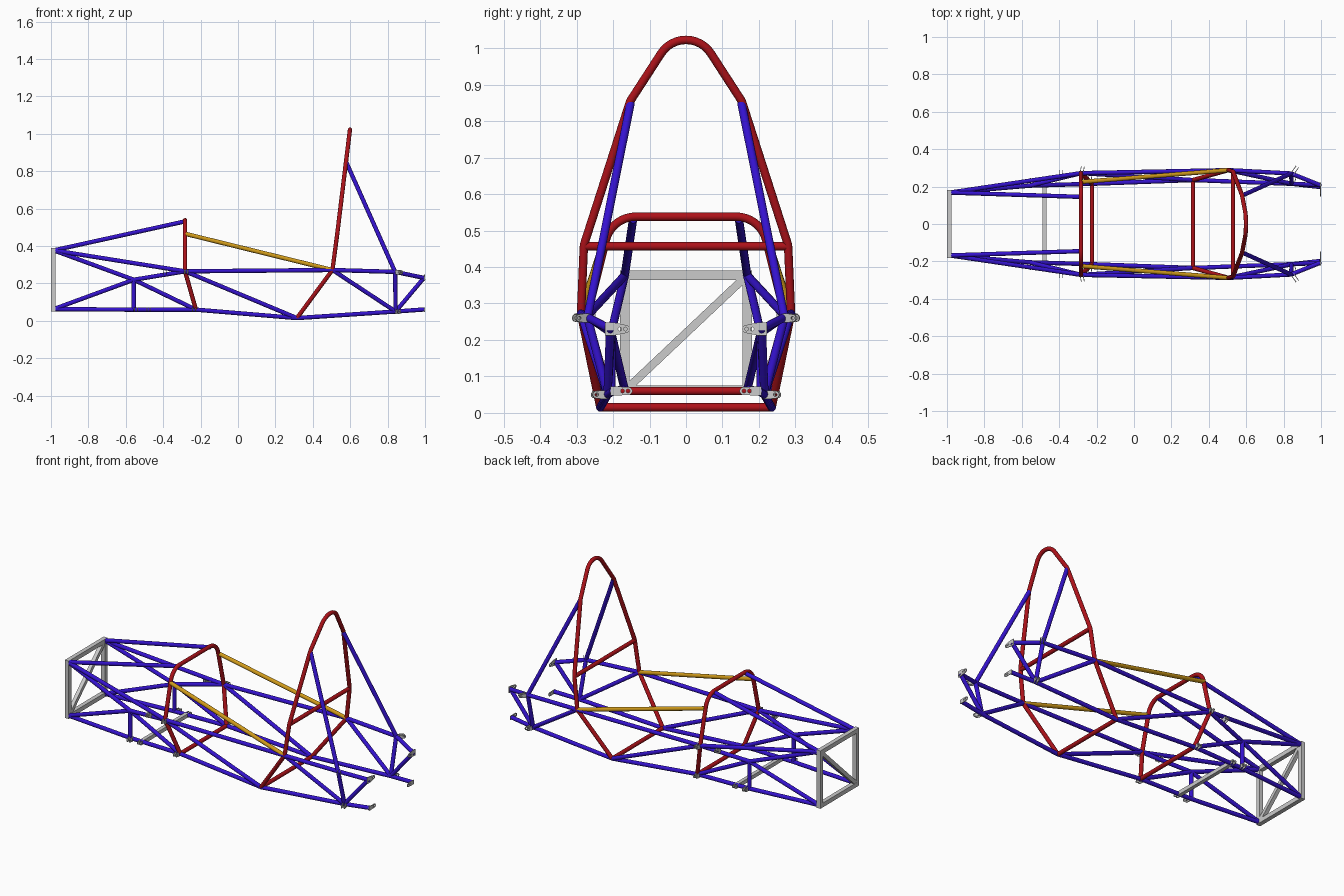
import bpy, math
from mathutils import Vector, Matrix

if "Cube" in bpy.data.objects:
    bpy.data.objects.remove(bpy.data.objects["Cube"])

R = 0.0115  # tube radius


def material(name, col):
    m = bpy.data.materials.new(name)
    m.diffuse_color = (*col, 1)
    m.use_nodes = True
    m.node_tree.nodes["Principled BSDF"].inputs["Base Color"].default_value = m.diffuse_color
    return m


BLUE = material("blue_paint", (0.035, 0.006, 0.62))
RED = material("red_paint", (0.42, 0.006, 0.01))
GOLD = material("gold_paint", (0.62, 0.32, 0.01))


def curve_to_mesh(name, cu, mat=None, matrix=Matrix()):
    tmp = bpy.data.objects.new("tmp", cu)
    bpy.context.collection.objects.link(tmp)
    dg = bpy.context.evaluated_depsgraph_get()
    me = bpy.data.meshes.new_from_object(tmp.evaluated_get(dg))
    bpy.data.objects.remove(tmp)
    me.materials.clear()
    if mat:
        me.materials.append(mat)
    for p in me.polygons:
        p.use_smooth = True
    me.set_sharp_from_angle(angle=math.radians(40))
    ob = bpy.data.objects.new(name, me)
    ob.matrix_world = matrix
    bpy.context.collection.objects.link(ob)
    return ob


def fillet(pts, radii, n=12):
    """Round the inner corners of a polyline."""
    P = [Vector(p) for p in pts]
    out = [P[0]]
    for i in range(1, len(P) - 1):
        r = radii[i - 1]
        a, b = (P[i - 1] - P[i]).normalized(), (P[i + 1] - P[i]).normalized()
        half = a.angle(b) / 2
        c = P[i] + (a + b).normalized() * r / math.sin(half)
        t = r / math.tan(half)
        u, v = P[i] + a * t - c, P[i] + b * t - c
        w = u.angle(v)
        for k in range(n + 1):
            f = k / n
            out.append(c + (u * math.sin((1 - f) * w) + v * math.sin(f * w)) / math.sin(w))
    return out + [P[-1]]


def tube(name, pts, mat, r=R):
    cu = bpy.data.curves.new(name, "CURVE")
    cu.dimensions = "3D"
    cu.bevel_depth, cu.bevel_resolution, cu.use_fill_caps = r, 6, True
    sp = cu.splines.new("POLY")
    sp.points.add(len(pts) - 1)
    for q, p in zip(sp.points, pts):
        q.co = (*p, 1)
    return curve_to_mesh(name, cu, mat)


def square_bar(name, a, b, w=0.025):
    a, b = Vector(a), Vector(b)
    d = b - a
    bpy.ops.mesh.primitive_cube_add(size=1)
    ob = bpy.context.object
    ob.name = name
    ob.matrix_world = (Matrix.Translation((a + b) / 2) @ d.to_track_quat("Z", "Y").to_matrix().to_4x4()
                       @ Matrix.Diagonal((w, w, d.length, 1)))


def plate(name, pos, direction, length=0.045, w0=0.03, w1=0.02, holes=(0.75,), thick=0.004):
    """Tapered lug with a round tip and bolt holes, lying in a vertical plane."""
    cu = bpy.data.curves.new(name, "CURVE")
    cu.dimensions, cu.fill_mode, cu.extrude = "2D", "BOTH", thick / 2
    c = length - w1 / 2
    outline = [(0, -w0 / 2), (0.35 * length, -w0 / 2)]
    outline += [(c + w1 / 2 * math.cos(t), w1 / 2 * math.sin(t))
                for t in [math.pi * (k / 10 - 0.5) for k in range(11)]]
    outline += [(0.35 * length, w0 / 2), (0, w0 / 2)]
    loops = [outline] + [[(h * length + 0.005 * math.cos(k * math.pi / 8), 0.005 * math.sin(k * math.pi / 8))
                          for k in range(16)] for h in holes]
    for pts in loops:
        sp = cu.splines.new("POLY")
        sp.points.add(len(pts) - 1)
        sp.use_cyclic_u = True
        for q, p in zip(sp.points, pts):
            q.co = (*p, 0, 1)
    x = Vector(direction).normalized()
    z = x.cross(Vector((0, 0, 1))).normalized()
    y = z.cross(x)
    m = Matrix((x, y, z)).transposed().to_4x4()
    m.translation = pos
    return curve_to_mesh(name, cu, None, m)


def clevis(name, pos, direction, gap=0.016, **kw):
    side = Vector(direction).normalized().cross(Vector((0, 0, 1))).normalized() * gap / 2
    for k, s in enumerate((-1, 1)):
        plate(f"{name}_{k}", Vector(pos) + side * s, direction, **kw)


# frame joints on the +y side
N = {
    "nose_top": (-0.985, 0.168, 0.377), "nose_low": (-0.985, 0.168, 0.063),
    "mid_top": (-0.557, 0.205, 0.22), "mid_low": (-0.557, 0.205, 0.06),
    "dash_low": (-0.225, 0.215, 0.06), "dash_mid": (-0.283, 0.272, 0.265),
    "dash_top": (-0.283, 0.145, 0.532), "dash_bar": (-0.28, 0.225, 0.465),
    "seat_low": (0.315, 0.235, 0.015), "seat_mid": (0.505, 0.288, 0.272),
    "roll_side": (0.578, 0.152, 0.85),
    "rear_top": (0.84, 0.27, 0.262), "rear_low": (0.843, 0.215, 0.05),
    "tail_top": (0.994, 0.208, 0.23), "tail_low": (0.994, 0.198, 0.061),
}
# blue tubes between joints
LINKS = """nose_low mid_low dash_low seat_low rear_low tail_low
nose_low mid_top dash_mid seat_mid rear_top tail_top rear_low
nose_top dash_mid
nose_top mid_top
nose_top dash_top
mid_low mid_top dash_low
dash_mid seat_low
seat_mid rear_low rear_top roll_side""".splitlines()


def at(key, s):
    x, y, z = N[key]
    return (x, y * s, z)


for s, side in ((1, "left"), (-1, "right")):
    for line in LINKS:
        keys = line.split()
        for a, b in zip(keys, keys[1:]):
            tube(f"{side}_tube_{a}_to_{b}", [at(a, s), at(b, s)], BLUE)
    # gold cockpit side bar
    tube(f"{side}_side_bar", [at("dash_bar", s), at("seat_mid", s)], GOLD)
    # red lower hoop legs
    tube(f"{side}_front_hoop_leg", [at("dash_low", s), at("dash_mid", s)], RED)
    tube(f"{side}_main_hoop_leg", [at("seat_low", s), at("seat_mid", s)], RED)
    # suspension lugs
    clevis(f"{side}_front_upper_lug", (-0.392, 0.248 * s, 0.262), (0, s, 0), length=0.04)
    clevis(f"{side}_dash_upper_lug", (-0.28, 0.275 * s, 0.263), (0.2, s, 0), length=0.035, w0=0.025)
    clevis(f"{side}_front_lower_lug", (-0.545, 0.205 * s, 0.06), (0, s, 0), length=0.04, w0=0.024)
    clevis(f"{side}_dash_lower_lug", (-0.235, 0.215 * s, 0.06), (0, s, 0), length=0.04, w0=0.024)
    clevis(f"{side}_cross_bar_lug", (-0.478, 0.205 * s, 0.06), (0, s, 0), length=0.035, w0=0.022)
    clevis(f"{side}_rear_upper_lug", (0.848, 0.27 * s, 0.26), (0.7, s, 0), length=0.045, w0=0.025)
    clevis(f"{side}_rear_lower_lug", (0.848, 0.215 * s, 0.05), (0.3, s, 0), length=0.045, w0=0.024)
    # tail mounting plates
    plate(f"{side}_tail_upper_plate", (0.997, 0.222 * s, 0.23), (0, -s, 0),
          length=0.068, w0=0.036, w1=0.022, holes=(0.6, 0.82))
    plate(f"{side}_tail_lower_plate", (0.997, 0.207 * s, 0.06), (0, -s, 0),
          length=0.06, w0=0.024, w1=0.022, holes=(0.55, 0.8))
    # nose bulkhead posts
    square_bar(f"{side}_nose_post", (-0.9875, 0.168 * s, 0.05), (-0.9875, 0.168 * s, 0.39))

# nose bulkhead rails, brace and lower cross bar
for nm, z in (("top", 0.3775), ("bottom", 0.0625)):
    square_bar(f"nose_{nm}_rail", (-0.9875, -0.16, z), (-0.9875, 0.16, z))
square_bar("nose_diagonal", (-0.9875, -0.16, 0.068), (-0.9875, 0.16, 0.37), 0.022)
square_bar("lower_cross_bar", (-0.478, -0.205, 0.06), (-0.478, 0.205, 0.06), 0.022)

# front hoop
half = [(-0.283, 0.272, 0.265), (-0.283, 0.204, 0.538)]
tube("front_hoop", fillet(half + [(x, -y, z) for x, y, z in half[::-1]], (0.085, 0.085)), RED)

# main roll hoop
half = [(0.505, 0.288, 0.272), (0.53, 0.28, 0.46), (0.578, 0.153, 0.855)]
tube("main_roll_hoop", fillet(half + [(0.607, 0, 1.091)] + [(x, -y, z) for x, y, z in half[::-1]],
                              (0.06, 0.06, 0.081, 0.06, 0.06)), RED)

# red cross tubes
for nm, (x, y, z) in (("dash_floor_tube", N["dash_low"]), ("seat_floor_tube", N["seat_low"]),
                      ("harness_tube", (0.529, 0.28, 0.457))):
    tube(nm, [(x, -y, z), (x, y, z)], RED)
